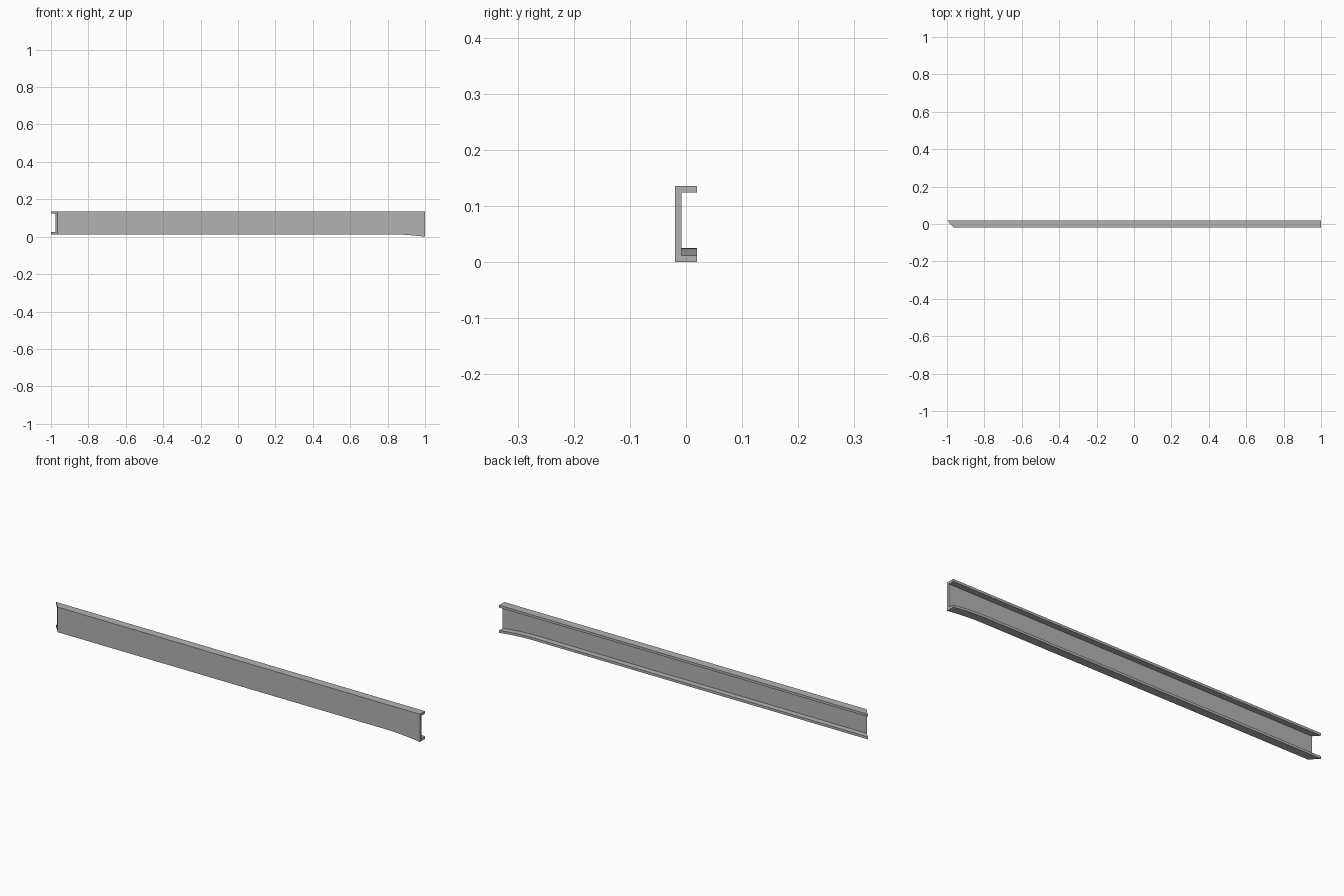
import bpy
import bmesh

cube = bpy.data.objects.get("Cube")
if cube:
    bpy.data.objects.remove(cube, do_unlink=True)

HALF_LEN = 1.0
HALF_DEPTH = 0.02
HEIGHT = 0.136
WALL = 0.012
RAISE = 0.013        # height of the straight lower edge
BEND_START = 0.8     # where the lower flange begins to curve down
STEPS = 12

# Plain grey steel
steel = bpy.data.materials.new("grey_steel")
steel.use_nodes = True
grey = (0.45, 0.45, 0.45, 1.0)
steel.diffuse_color = grey
steel.node_tree.nodes["Principled BSDF"].inputs["Base Color"].default_value = grey


def channel_section(bottom):
    """C-shaped outline as (y, z), open towards the back."""
    front, back, inner = -HALF_DEPTH, HALF_DEPTH, -HALF_DEPTH + WALL
    return [(front, bottom), (back, bottom), (back, bottom + WALL),
            (inner, bottom + WALL), (inner, HEIGHT - WALL),
            (back, HEIGHT - WALL), (back, HEIGHT), (front, HEIGHT)]


def lower_edge(x):
    """Straight, then an arc easing down to the ground at the end."""
    t = max(0.0, (x - BEND_START) / (HALF_LEN - BEND_START))
    return RAISE * (1 - t * t)


# Stations along the beam; the first one is mitred at 45 degrees
stations = [-HALF_LEN] + [BEND_START + (HALF_LEN - BEND_START) * i / STEPS
                          for i in range(STEPS + 1)]
bm = bmesh.new()
rings = []
for i, x in enumerate(stations):
    ring = []
    for y, z in channel_section(lower_edge(x)):
        shift = (HALF_DEPTH - y) * 0.9 if i == 0 else 0.0
        ring.append(bm.verts.new((x + shift, y, z)))
    rings.append(ring)

# Long walls
for a, b in zip(rings, rings[1:]):
    for k in range(len(a)):
        n = (k + 1) % len(a)
        bm.faces.new((a[k], a[n], b[n], b[k]))

# End caps, split into lower flange, web and upper flange
for ring in (rings[0], rings[-1]):
    bm.faces.new([ring[k] for k in (0, 1, 2, 3)])
    bm.faces.new([ring[k] for k in (0, 3, 4, 7)])
    bm.faces.new([ring[k] for k in (4, 5, 6, 7)])
bmesh.ops.recalc_face_normals(bm, faces=bm.faces)

mesh = bpy.data.meshes.new("channel_beam")
bm.to_mesh(mesh)
bm.free()
mesh.materials.append(steel)
beam = bpy.data.objects.new("channel_beam", mesh)
bpy.context.collection.objects.link(beam)

# Smooth the curved flange, keep the corners sharp
bpy.ops.object.select_all(action='DESELECT')
beam.select_set(True)
bpy.context.view_layer.objects.active = beam
bpy.ops.object.shade_smooth_by_angle()
